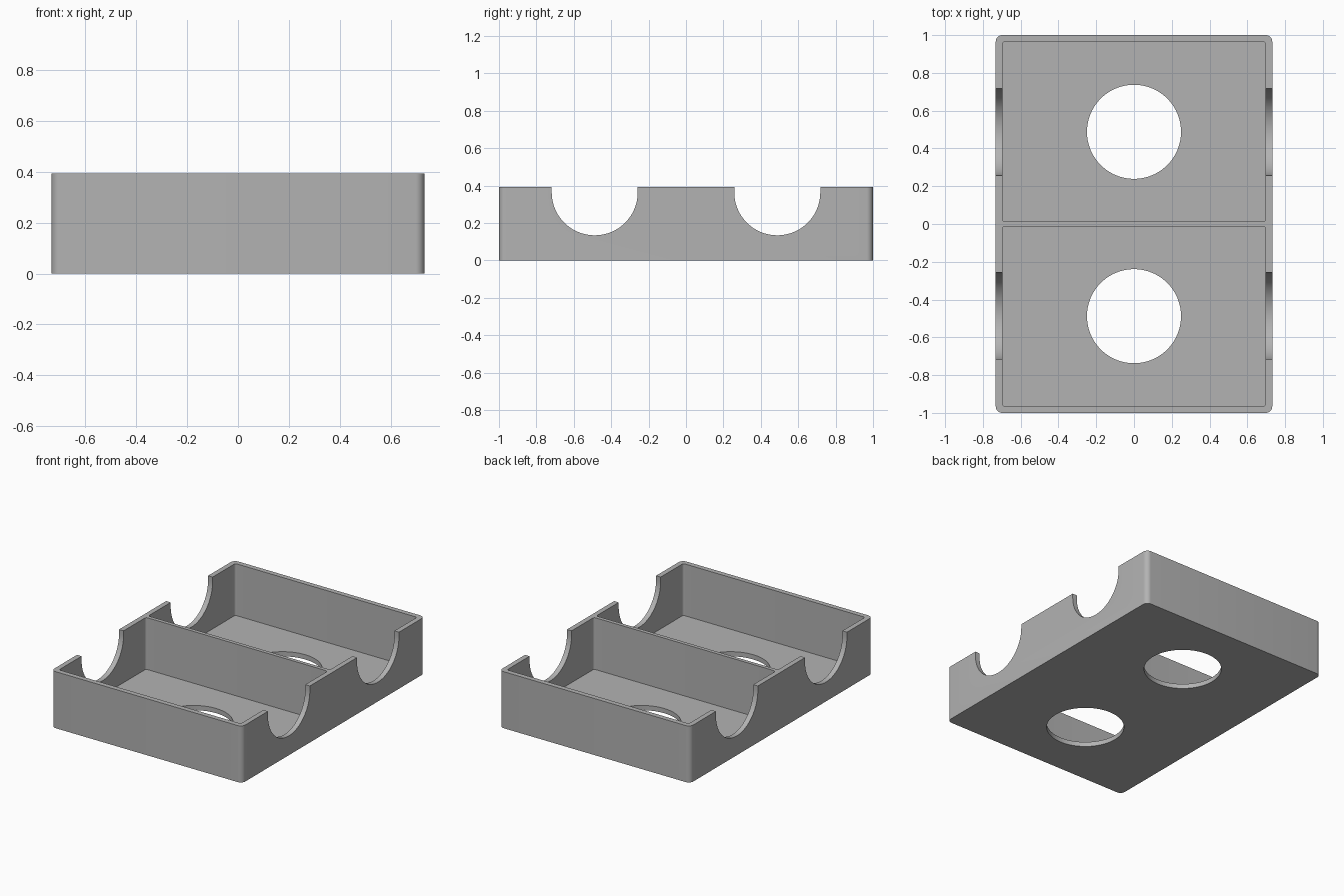
import bpy, bmesh
from math import sin, cos, pi, radians
from mathutils import Vector

if "Cube" in bpy.data.objects:
    bpy.data.objects.remove(bpy.data.objects["Cube"], do_unlink=True)

HALF_X, HALF_Y, HEIGHT = 0.732, 1.0, 0.392
WALL, FLOOR, DIVIDER = 0.035, 0.033, 0.026
BAY_Y = 0.488            # centre of each bay along y
HOLE_R, NOTCH_R, NOTCH_BOTTOM = 0.249, 0.23, 0.134

grey = bpy.data.materials.new("plain grey")
grey.use_nodes = True
grey.diffuse_color = (0.45, 0.45, 0.45, 1)
grey.node_tree.nodes["Principled BSDF"].inputs["Base Color"].default_value = (0.45, 0.45, 0.45, 1)


def arc(cx, cy, r, start, end, steps):
    angles = [start + (end - start) * i / steps for i in range(steps + 1)]
    return [(cx + r * cos(a), cy + r * sin(a)) for a in angles]


def rounded_rect(cx, cy, hx, hy, r):
    pts = []
    for i, (sx, sy) in enumerate([(1, 1), (-1, 1), (-1, -1), (1, -1)]):
        pts += arc(cx + sx * (hx - r), cy + sy * (hy - r), r, i * pi / 2, (i + 1) * pi / 2, 8)
    return pts


def prism(name, outline, low, high, axis="z"):
    """Extrude an outline in xy along z, or an outline in yz along x."""
    bm = bmesh.new()
    place = (lambda u, v: (u, v, low)) if axis == "z" else (lambda u, v: (low, u, v))
    face = bm.faces.new([bm.verts.new(place(u, v)) for u, v in outline])
    top = bmesh.ops.extrude_face_region(bm, geom=[face])["geom"]
    move = Vector((0, 0, high - low)) if axis == "z" else Vector((high - low, 0, 0))
    bmesh.ops.translate(bm, vec=move, verts=[g for g in top if isinstance(g, bmesh.types.BMVert)])
    bmesh.ops.recalc_face_normals(bm, faces=bm.faces)
    mesh = bpy.data.meshes.new(name)
    bm.to_mesh(mesh)
    bm.free()
    mesh.materials.append(grey)
    obj = bpy.data.objects.new(name, mesh)
    bpy.context.scene.collection.objects.link(obj)
    return obj


# Tray body with rounded upright corners
tray = prism("tray", rounded_rect(0, 0, HALF_X, HALF_Y, WALL), 0, HEIGHT)

# Cutters for the two bays: pocket, floor hole and side notches
cutters = []
bay_half = (HALF_Y - WALL - DIVIDER / 2) / 2
for side, label in ((-1, "front"), (1, "back")):
    y = side * BAY_Y
    pocket_y = side * (DIVIDER / 2 + bay_half)
    cutters.append(prism(label + "_pocket_cutter",
                         rounded_rect(0, pocket_y, HALF_X - WALL, bay_half, 0.015), FLOOR, 1))
    cutters.append(prism(label + "_hole_cutter", arc(0, y, HOLE_R, 0, 2 * pi, 96)[:-1], -1, 0.2))
    u_shape = arc(y, NOTCH_BOTTOM + NOTCH_R, NOTCH_R, pi, 2 * pi, 48)
    u_shape += [(y + NOTCH_R, 1), (y - NOTCH_R, 1)]
    cutters.append(prism(label + "_notch_cutter", u_shape, -1, 1, "x"))

# Cut the tray, then discard the cutters
bpy.context.view_layer.objects.active = tray
for cutter in cutters:
    cutter.hide_render = True
    cut = tray.modifiers.new(cutter.name, "BOOLEAN")
    cut.operation = "DIFFERENCE"
    cut.solver = "EXACT"
    cut.object = cutter
    bpy.ops.object.modifier_apply(modifier=cut.name)
    bpy.data.objects.remove(cutter, do_unlink=True)

# Smooth the rounded corners and keep the rims sharp
for obj in bpy.context.selected_objects:
    obj.select_set(False)
tray.select_set(True)
bpy.ops.object.shade_smooth_by_angle(angle=radians(30))
